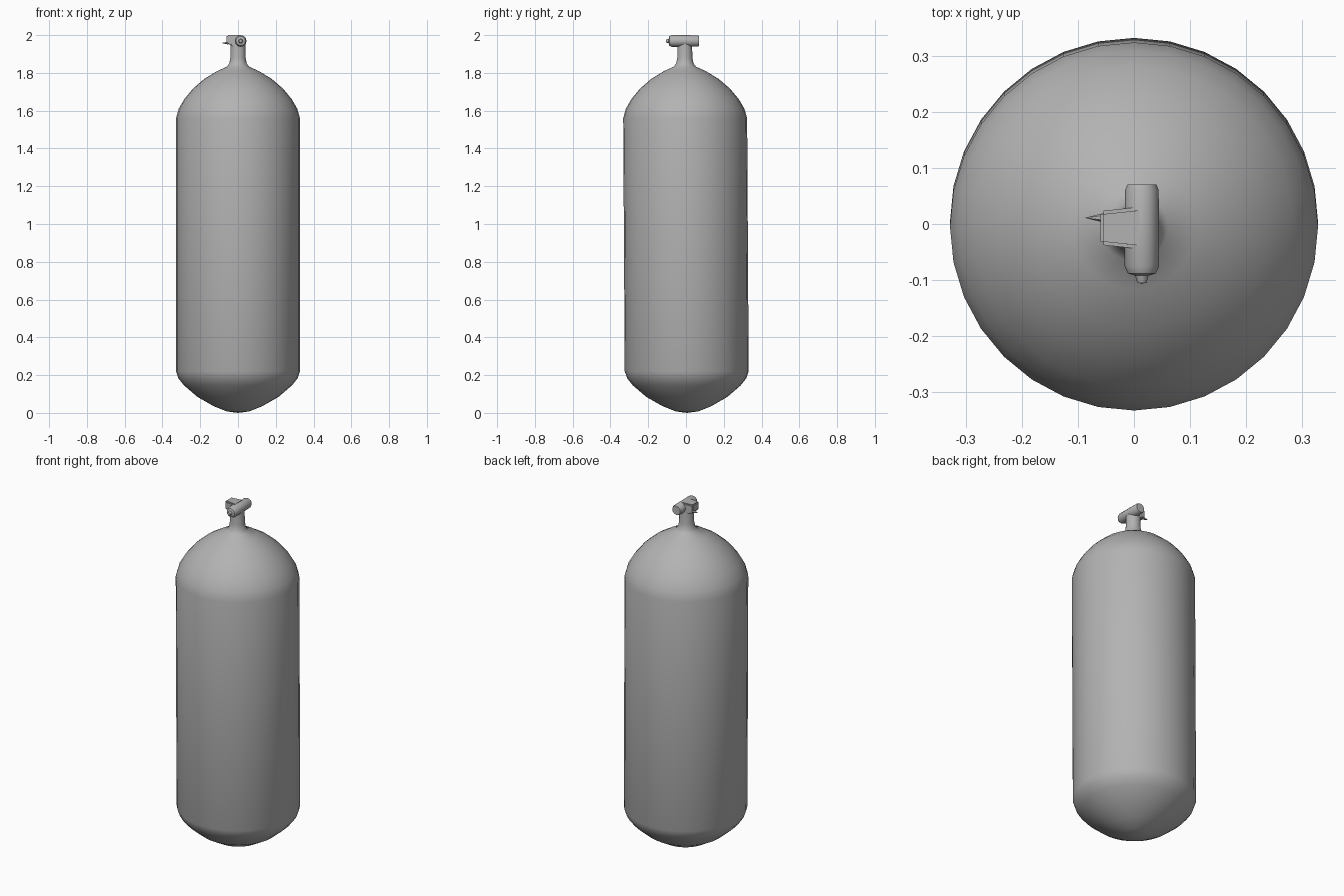
import bpy, bmesh, math
from mathutils import Matrix, Vector

cube = bpy.data.objects.get("Cube")
if cube:
    bpy.data.objects.remove(cube, do_unlink=True)

GREY = (0.45, 0.45, 0.45, 1)
grey = bpy.data.materials.new("plain grey")
grey.use_nodes = True
grey.diffuse_color = GREY
grey.node_tree.nodes["Principled BSDF"].inputs["Base Color"].default_value = GREY


def finish(name, bm, angle):
    """Turn a bmesh into a shaded object with the grey material."""
    bmesh.ops.recalc_face_normals(bm, faces=bm.faces)
    mesh = bpy.data.meshes.new(name)
    bm.to_mesh(mesh)
    bm.free()
    mesh.materials.append(grey)
    ob = bpy.data.objects.new(name, mesh)
    bpy.context.collection.objects.link(ob)
    bpy.ops.object.select_all(action='DESELECT')
    bpy.context.view_layer.objects.active = ob
    ob.select_set(True)
    bpy.ops.object.shade_smooth_by_angle(angle=math.radians(angle))
    return ob


def lathe(name, profile, sides, matrix=Matrix(), angle=60):
    """Revolve (radius, height) points about z, then place the result."""
    bm = bmesh.new()
    verts = [bm.verts.new((r, 0, z)) for r, z in profile]
    edges = [bm.edges.new(pair) for pair in zip(verts, verts[1:])]
    bmesh.ops.spin(bm, geom=verts + edges, cent=(0, 0, 0), axis=(0, 0, 1),
                   angle=math.tau, steps=sides, use_duplicate=False)
    bmesh.ops.remove_doubles(bm, verts=bm.verts, dist=0.0005)
    bmesh.ops.transform(bm, matrix=matrix, verts=bm.verts)
    return finish(name, bm, angle)


# Tank: shallow rounded base, straight wall, high dome and flared neck
tank_profile = [
    (0, 0), (0.06, 0.008), (0.13, 0.036), (0.215, 0.085), (0.285, 0.145),
    (0.315, 0.182), (0.328, 0.22), (0.328, 1.56), (0.314, 1.61),
    (0.285, 1.66), (0.24, 1.715), (0.18, 1.767), (0.11, 1.81),
    (0.06, 1.832), (0.046, 1.85), (0.04, 1.88), (0.039, 1.96), (0, 1.965),
]
# The wall leans very slightly towards the front
lean = Matrix.Identity(4)
lean[1][2] = -0.006
lean[1][3] = 0.005
lathe("tank", tank_profile, 32, lean)

# Valve knob: short cylinder lying front to back, with a small front nub
knob_profile = [(0, -0.07), (0.026, -0.07), (0.03, -0.06), (0.031, 0.075),
                (0.025, 0.088), (0.012, 0.092), (0.008, 0.105), (0, 0.106)]
knob_matrix = Matrix.Translation((0.014, 0, 1.969)) @ Matrix.Rotation(math.pi / 2, 4, 'X')
lathe("valve_knob", knob_profile, 12, knob_matrix, 45)

# Valve outlet: tapered block reaching to the right of the neck
bm = bmesh.new()
bmesh.ops.create_cube(bm, size=1)
for v in bm.verts:
    outer = v.co.x < 0
    v.co.x = -0.06 if outer else 0.015
    v.co.y = -0.007 + v.co.y * (0.06 if outer else 0.076)
    v.co.z = 2.0 if v.co.z > 0 else (1.955 if outer else 1.925)
bmesh.ops.bevel(bm, geom=bm.edges[:], offset=0.006, segments=2, affect='EDGES')
finish("valve_outlet", bm, 45)

# Outlet spike: small pointed tip at the end of the outlet
bm = bmesh.new()
spike = Matrix.Translation((-0.07, 0.011, 1.958)) @ Matrix.Rotation(-math.pi / 2, 4, 'Y')
bmesh.ops.create_cone(bm, cap_ends=True, segments=6, radius1=0.009,
                      radius2=0, depth=0.036, matrix=spike)
finish("outlet_spike", bm, 45)
